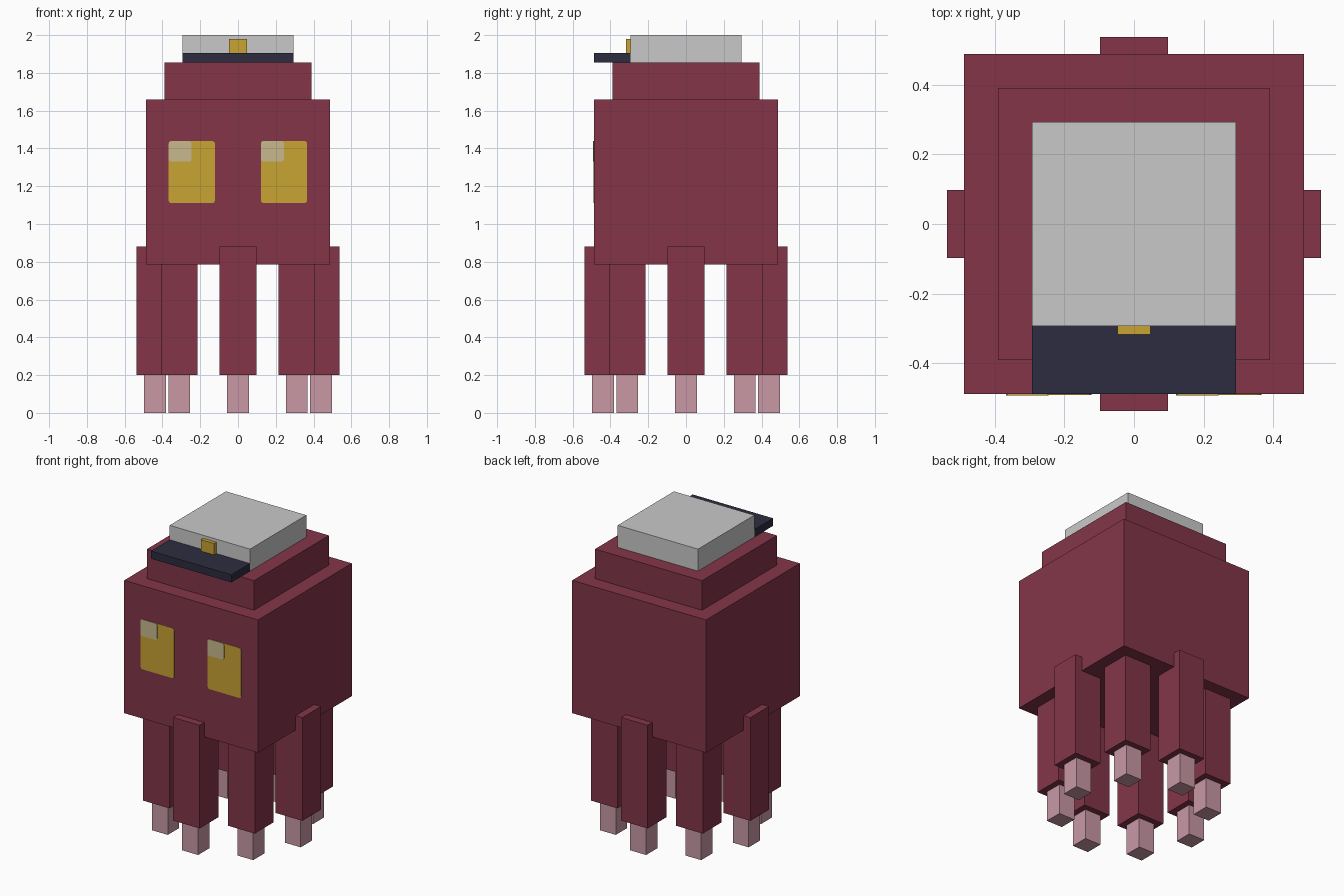
import bpy
import bmesh
from math import cos, sin, pi

if "Cube" in bpy.data.objects:
    bpy.data.objects.remove(bpy.data.objects["Cube"], do_unlink=True)


def material(name, hex_code):
    """Flat material from an sRGB hex colour."""
    rgb = []
    for i in range(3):
        c = int(hex_code[2 * i:2 * i + 2], 16) / 255
        rgb.append(c / 12.92 if c <= 0.04045 else ((c + 0.055) / 1.055) ** 2.4)
    mat = bpy.data.materials.new(name)
    mat.use_nodes = True
    mat.diffuse_color = (*rgb, 1)
    bsdf = mat.node_tree.nodes["Principled BSDF"]
    bsdf.inputs["Base Color"].default_value = (*rgb, 1)
    bsdf.inputs["Roughness"].default_value = 0.9
    return mat


maroon = material("maroon skin", "833549")
pink = material("pink tips", "C898A5")
gold = material("gold", "C8A333")
cream = material("cream glint", "C8B98C")
grey = material("light grey cloth", "C9C9C9")
navy = material("dark navy brim", "2C2C40")


def box(name, x, y, z, mat, round_corners=0):
    """Box from (min, max) ranges; may chamfer the edges running along y."""
    bm = bmesh.new()
    bmesh.ops.create_cube(bm, size=1)
    for v in bm.verts:
        v.co = [(lo + hi) / 2 + c * (hi - lo) for c, (lo, hi) in zip(v.co, (x, y, z))]
    if round_corners:
        edges = [e for e in bm.edges
                 if abs(e.verts[0].co.x - e.verts[1].co.x) < 1e-6
                 and abs(e.verts[0].co.z - e.verts[1].co.z) < 1e-6]
        bmesh.ops.bevel(bm, geom=edges, offset=round_corners, segments=2,
                        profile=0.5, affect='EDGES')
    mesh = bpy.data.meshes.new(name)
    bm.to_mesh(mesh)
    bm.free()
    mesh.materials.append(mat)
    obj = bpy.data.objects.new(name, mesh)
    bpy.context.collection.objects.link(obj)
    return obj


def around(centre, half):
    return (centre - half, centre + half)


# Body and the smaller head tier on top
W = 0.488
box("body", (-W, W), (-W, W), (0.785, 1.66), maroon)
box("head_tier", (-0.39, 0.39), (-0.39, 0.39), (1.66, 1.855), maroon)

# Cap with brim and badge
C = 0.293
box("cap", (-C, C), (-C, C), (1.855, 2.0), grey)
box("cap_brim", (-C, C), (-W, -C), (1.855, 1.905), navy)
box("cap_badge", (-0.048, 0.048), (-0.317, -C), (1.905, 1.98), gold)

# Eyes as thin plates, each with a glint in the same upper corner
for side, x0 in (("right", -0.367), ("left", 0.121)):
    box(f"{side}_eye", (x0, x0 + 0.245), (-W - 0.002, -W + 0.002),
        (1.11, 1.44), gold, 0.014)
    box(f"{side}_eye_glint", (x0, x0 + 0.122), (-W - 0.004, -W + 0.002),
        (1.33, 1.44), cream, 0.014)

# Eight legs in a ring, each with a narrower tip
for i in range(8):
    x, y = 0.44 * cos(i * pi / 4), 0.44 * sin(i * pi / 4)
    box(f"leg_{i + 1}", around(x, 0.097), around(y, 0.097), (0.2, 0.88), maroon)
    box(f"leg_tip_{i + 1}", around(x, 0.058), around(y, 0.058), (0, 0.2), pink)
